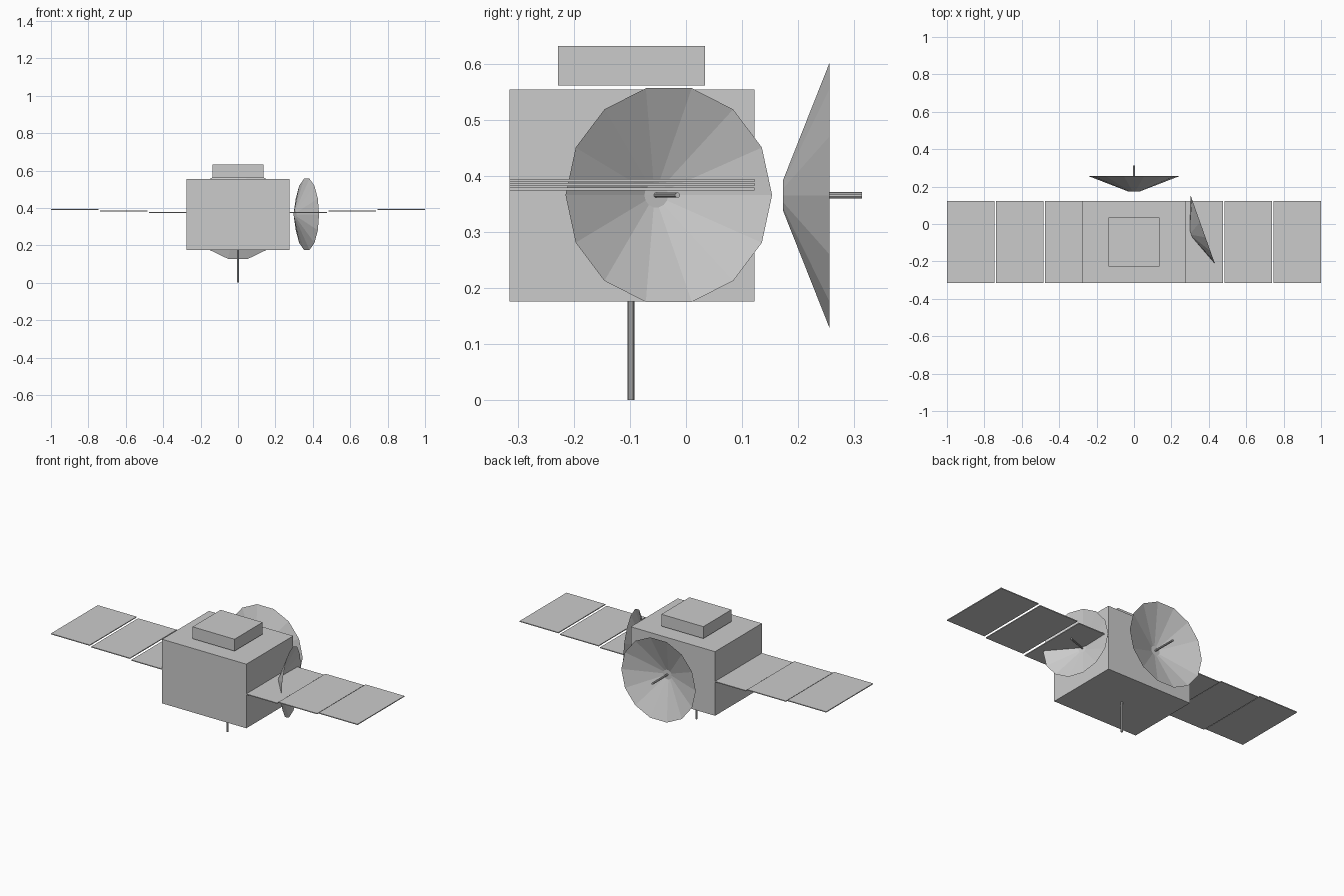
import bpy, bmesh, math
from mathutils import Matrix, Vector

if "Cube" in bpy.data.objects:
    bpy.data.objects.remove(bpy.data.objects["Cube"])


def finish(name, bm):
    mesh = bpy.data.meshes.new(name)
    bm.to_mesh(mesh)
    bm.free()
    obj = bpy.data.objects.new(name, mesh)
    bpy.context.collection.objects.link(obj)
    return obj


def box(name, lo, hi):
    lo, hi = Vector(lo), Vector(hi)
    bm = bmesh.new()
    m = Matrix.Translation((lo + hi) / 2) @ Matrix.Diagonal((*(hi - lo), 1))
    bmesh.ops.create_cube(bm, size=1, matrix=m)
    return finish(name, bm)


def rod(name, start, end, radius, sides=10):
    start, end = Vector(start), Vector(end)
    axis = end - start
    turn = axis.to_track_quat('Z', 'Y').to_matrix().to_4x4()
    bm = bmesh.new()
    bmesh.ops.create_cone(bm, cap_ends=True, segments=sides, radius1=radius,
                          radius2=radius, depth=axis.length,
                          matrix=Matrix.Translation((start + end) / 2) @ turn)
    return finish(name, bm)


def dish(name, base, axis, scale):
    # Open 14-sided cone with a small closed base and a feed rod on its axis
    base, axis = Vector(base), Vector(axis).normalized()
    side = axis.cross(Vector((0, 0, 1)))
    n = 14
    bm = bmesh.new()
    rings = []
    for radius, depth in ((0.028, 0), (0.243, 0.083)):
        ring = []
        for i in range(n):
            a = 2 * math.pi * i / n
            offset = side * math.cos(a) + Vector((0, 0, math.sin(a)))
            ring.append(bm.verts.new(base + (offset * radius + axis * depth) * scale))
        rings.append(ring)
    inner, outer = rings
    bm.faces.new(inner)
    for i in range(n):
        j = (i + 1) % n
        bm.faces.new((inner[i], inner[j], outer[j], outer[i]))
    bmesh.ops.recalc_face_normals(bm, faces=bm.faces)
    finish(name, bm)
    rod(name + "_feed", base, base + axis * 0.141 * scale, 0.0058 * scale)


# Main body and the raised instrument box
box("body", (-0.275, -0.315, 0.176), (0.275, 0.122, 0.554))
box("top_box", (-0.137, -0.228, 0.561), (0.137, 0.034, 0.631))

# Solar panels, stepped slightly upward away from the body
panels = [("inner", 0.222, 0.475, 0.374),
          ("middle", 0.485, 0.737, 0.382),
          ("outer", 0.747, 1.0, 0.389)]
for label, x0, x1, z in panels:
    for word, s in (("left", -1), ("right", 1)):
        xs = sorted((s * x0, s * x1))
        box(f"{word}_{label}_panel", (xs[0], -0.315, z), (xs[1], 0.122, z + 0.005))

# Large dish facing back, smaller one turned to the right
dish("back_dish", (0, 0.173, 0.365), (0, 1, 0), 1.0)
dish("side_dish", (0.305, -0.053, 0.3655), (0.942, 0.335, 0), 0.804)

# Downward antenna
rod("bottom_antenna", (0, -0.098, 0), (0, -0.098, 0.18), 0.006)
